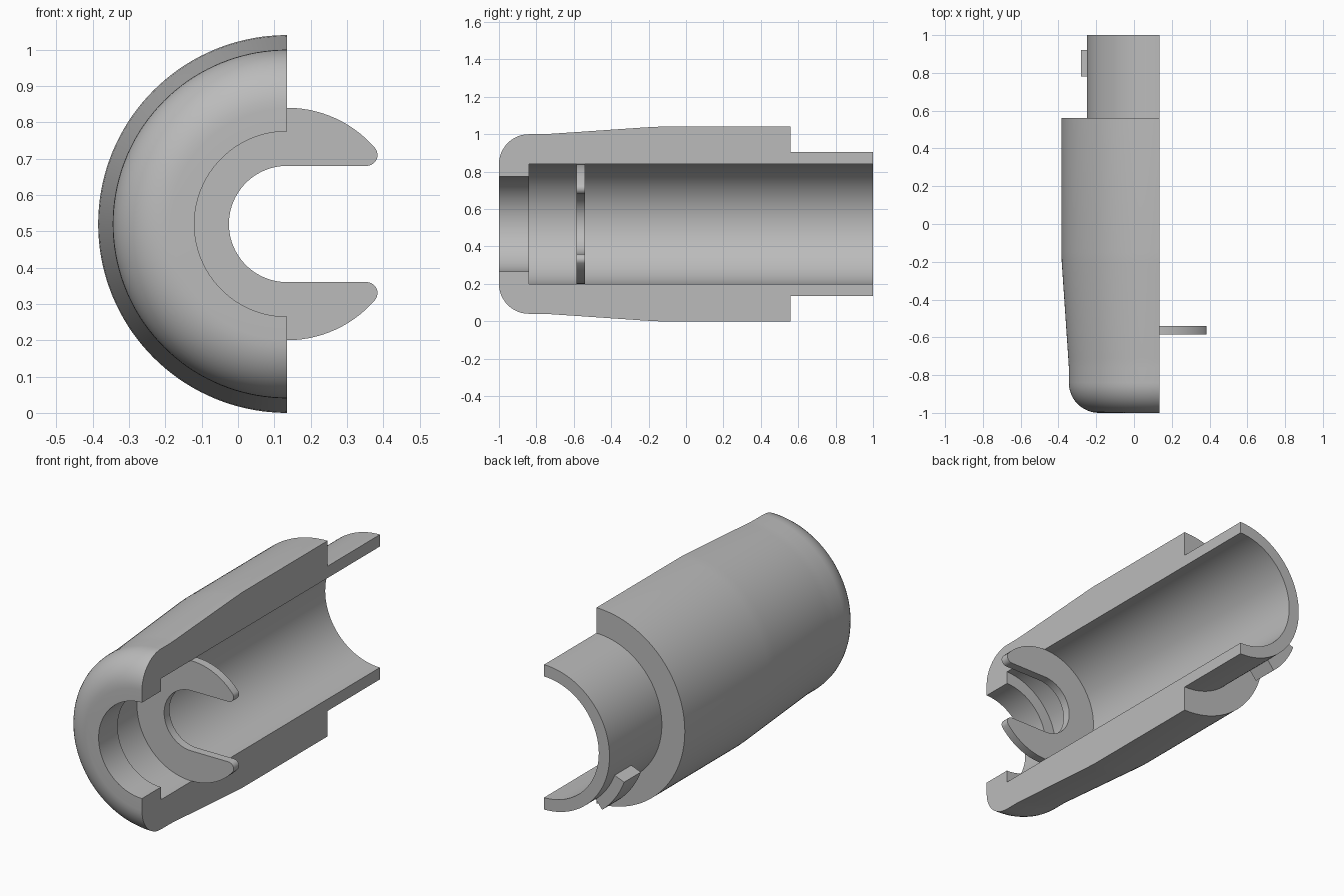
import bpy
import bmesh
from math import sin, cos, radians, atan2, hypot, pi
from mathutils import Vector

cube = bpy.data.objects.get("Cube")
if cube:
    bpy.data.objects.remove(cube)

AXIS_X, AXIS_Z = 0.135, 0.52   # centre line of the bore, running along y

grey = bpy.data.materials.new("plain grey")
grey.use_nodes = True
COLOUR = (0.5, 0.5, 0.5, 1)
grey.diffuse_color = COLOUR
grey.node_tree.nodes["Principled BSDF"].inputs["Base Color"].default_value = COLOUR


def finish(name, bm):
    bmesh.ops.recalc_face_normals(bm, faces=bm.faces)
    mesh = bpy.data.meshes.new(name)
    bm.to_mesh(mesh)
    bm.free()
    mesh.materials.append(grey)
    obj = bpy.data.objects.new(name, mesh)
    bpy.context.collection.objects.link(obj)
    bpy.ops.object.select_all(action='DESELECT')
    obj.select_set(True)
    bpy.context.view_layer.objects.active = obj
    bpy.ops.object.shade_smooth_by_angle(angle=radians(30))
    return obj


def arc(cx, cz, r, start, end, steps):
    """Points on an arc, angles in degrees."""
    angles = [radians(start + (end - start) * i / steps) for i in range(steps + 1)]
    return [(cx + r * cos(a), cz + r * sin(a)) for a in angles]


def sweep(name, profile, start, end, steps):
    """Revolve a closed (radius, y) profile about the bore axis and cap both ends."""
    bm = bmesh.new()
    rings = []
    for i in range(steps + 1):
        a = radians(start + (end - start) * i / steps)
        rings.append([bm.verts.new((AXIS_X + r * cos(a), y, AXIS_Z + r * sin(a)))
                      for r, y in profile])
    n = len(profile)
    for a, b in zip(rings, rings[1:]):
        for j in range(n):
            k = (j + 1) % n
            bm.faces.new((a[j], a[k], b[k], b[j]))
    bm.faces.new(rings[0])
    bm.faces.new(rings[-1])
    return finish(name, bm)


# Half-cut sleeve: rounded nose, slight taper, stepped collar, stepped bore
nose = arc(0.32, -0.84, 0.16, -90, 0, 12)
sleeve = [(0.255, -1.0)] + nose + [
    (0.48, -0.76), (0.483, -0.71), (0.517, -0.21), (0.52, -0.15),
    (0.52, 0.56), (0.385, 0.56), (0.385, 1.0),
    (0.322, 1.0), (0.322, -0.84), (0.255, -0.84)]
sweep("sleeve", sleeve, 90, 270, 72)

# Small raised key on the collar
key = [(0.38, 0.78), (0.445, 0.78), (0.445, 0.92), (0.38, 0.92)]
sweep("collar_key", key, 201, 230, 12)

# C-shaped retaining clip: upper half outline, then mirrored below the axis
R_OUT, R_IN, TIP = 0.32, 0.16, 0.03
tip_z = R_IN + TIP
tip_x = ((R_OUT - TIP) ** 2 - tip_z ** 2) ** 0.5
tip_angle = atan2(tip_z, tip_x) * 180 / pi
outer = arc(0, 0, R_OUT, 180, tip_angle, 40)
tip = arc(tip_x, tip_z, TIP, tip_angle, -90, 10)[1:]
inner = arc(0, 0, R_IN, 90, 180, 24)
upper = outer + tip + inner
lower = [(x, -z) for x, z in reversed(upper[1:-1])]

bm = bmesh.new()
# Two mirrored halves share their seam on the left of the axis
outline = upper + lower
seam_in = len(upper) - 1
verts = [bm.verts.new((AXIS_X + x, -0.585, AXIS_Z + z)) for x, z in outline]
faces = [bm.faces.new(verts[:seam_in + 1]),
         bm.faces.new(verts[seam_in:] + verts[:1])]
made = bmesh.ops.extrude_face_region(bm, geom=faces, use_keep_orig=True)["geom"]
bmesh.ops.translate(bm, vec=Vector((0, 0.045, 0)),
                    verts=[g for g in made if isinstance(g, bmesh.types.BMVert)])
finish("retaining_clip", bm)
